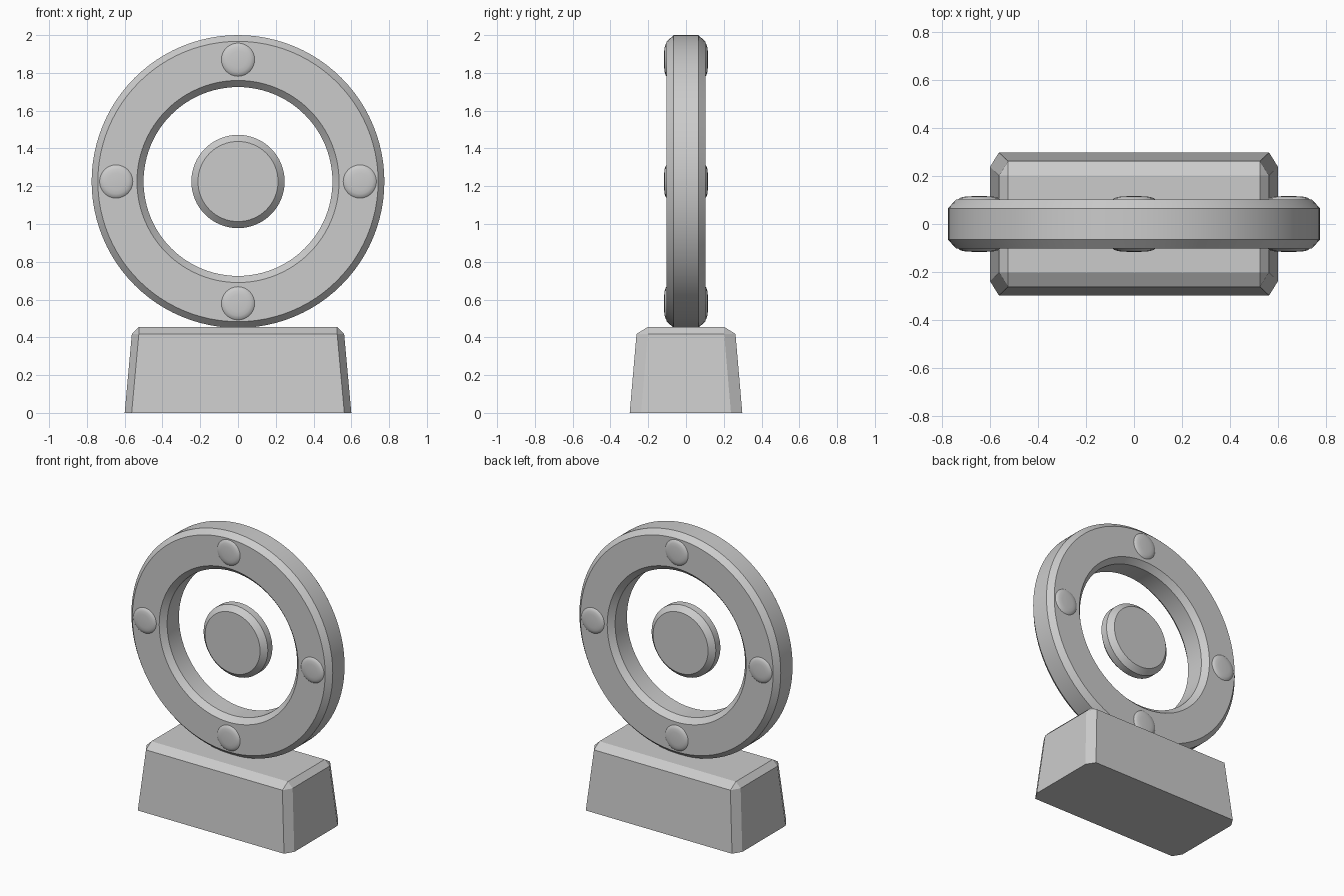
import bpy, bmesh
from math import radians
from mathutils import Matrix, Vector

if "Cube" in bpy.data.objects:
    bpy.data.objects.remove(bpy.data.objects["Cube"])

CZ = 1.225  # height of the ring centre


def finish(bm, name, smooth=True):
    bmesh.ops.remove_doubles(bm, verts=bm.verts, dist=1e-5)
    bmesh.ops.recalc_face_normals(bm, faces=bm.faces)
    me = bpy.data.meshes.new(name)
    bm.to_mesh(me)
    bm.free()
    ob = bpy.data.objects.new(name, me)
    bpy.context.collection.objects.link(ob)
    if smooth:
        bpy.ops.object.select_all(action='DESELECT')
        ob.select_set(True)
        bpy.context.view_layer.objects.active = ob
        bpy.ops.object.shade_smooth_by_angle(angle=radians(28))
    return ob


def lathe(name, profile, steps, centre):
    """Turn a profile of (radius, y) points around the y axis."""
    bm = bmesh.new()
    c = Vector(centre)
    vs = [bm.verts.new(c + Vector((r, y, 0))) for r, y in profile]
    es = [bm.edges.new(p) for p in zip(vs, vs[1:])]
    bmesh.ops.spin(bm, geom=vs + es, cent=c, axis=(0, 1, 0),
                   angle=radians(360), steps=steps)
    return finish(bm, name)


# Chamfered ring
half = [(0.50, 0.065), (0.535, 0.102), (0.742, 0.102), (0.775, 0.065)]
ring = half + [(r, -y) for r, y in reversed(half)]
lathe("ring", ring + ring[:1], 96, (0, 0, CZ))

# Chamfered disc in the middle
lathe("centre_disc", [(0, 0.06), (0.212, 0.06), (0.247, 0.025),
                      (0.247, -0.025), (0.212, -0.06), (0, -0.06)],
      64, (0, 0, CZ))

# Domed studs, running through to both faces of the ring
dome = [(0, 0.116), (0.045, 0.1155), (0.066, 0.113), (0.082, 0.108), (0.09, 0.1)]
stud = dome + [(r, -y) for r, y in reversed(dome)]
for label, x, z in (("top", 0, 0.645), ("bottom", 0, -0.645),
                    ("right", 0.645, 0), ("left", -0.645, 0)):
    lathe("stud_" + label, stud, 32, (x, 0, CZ + z))

# Tapered plinth with cut corners and a chamfered top
bm = bmesh.new()


def octagon(x, y, z, cx, cy):
    pts = [(x, y - cy), (x - cx, y), (cx - x, y), (-x, y - cy),
           (-x, cy - y), (cx - x, -y), (x - cx, -y), (x, cy - y)]
    return [bm.verts.new((a, b, z)) for a, b in pts]


levels = [octagon(0.60, 0.298, 0, 0.037, 0.06),
          octagon(0.562, 0.262, 0.418, 0.037, 0.06),
          octagon(0.525, 0.202, 0.455, 0, 0)]
bm.faces.new(levels[0])
for low, high in zip(levels, levels[1:]):
    for i in range(8):
        j = (i + 1) % 8
        bm.faces.new((low[i], low[j], high[j], high[i]))
bm.faces.new(levels[2])
finish(bm, "plinth", smooth=False)
